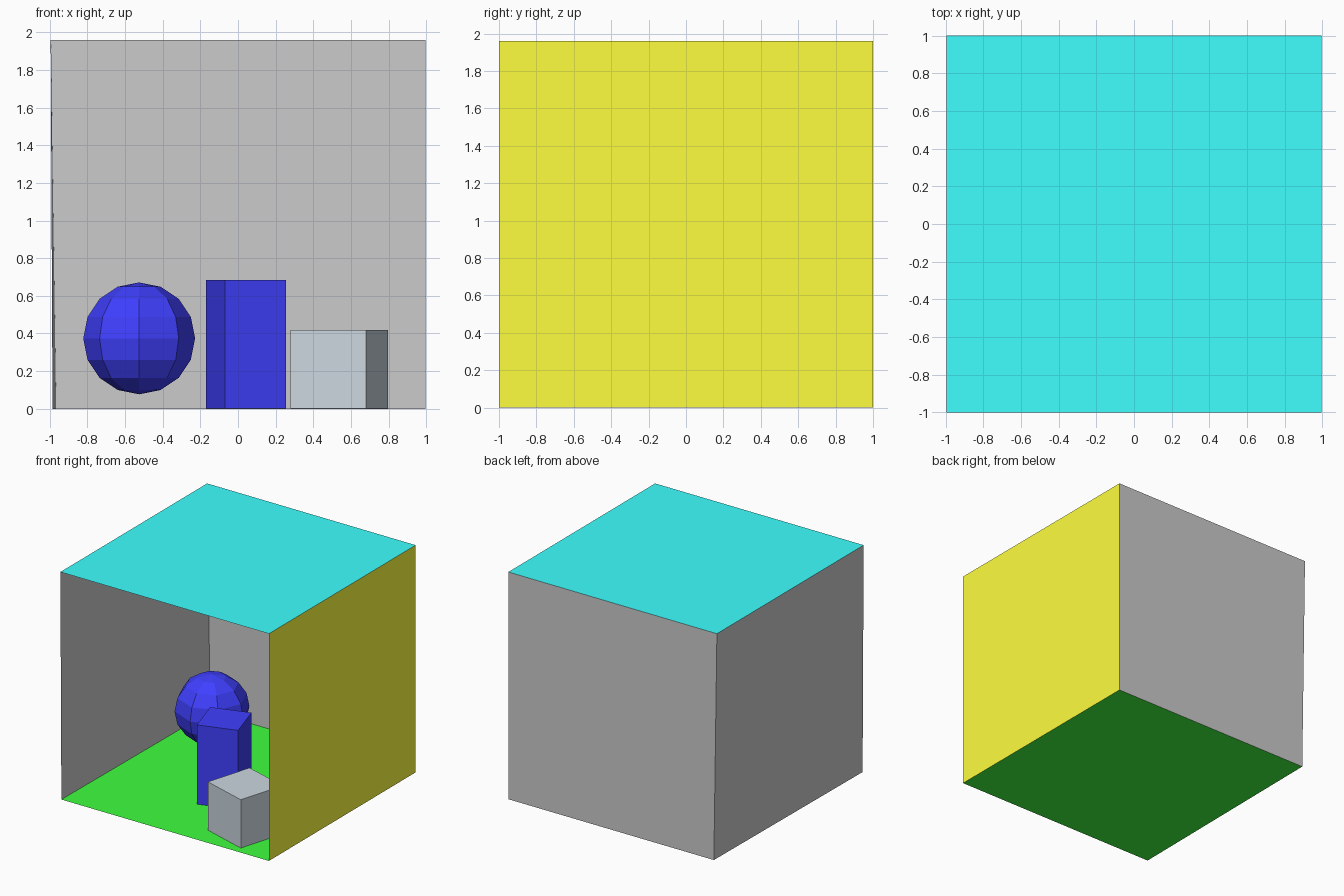
import bpy, bmesh
from mathutils import Vector

if "Cube" in bpy.data.objects:
    bpy.data.objects.remove(bpy.data.objects["Cube"])


def paint(obj, name, rgb):
    mat = bpy.data.materials.get(name) or bpy.data.materials.new(name)
    mat.diffuse_color = (*rgb, 1)
    mat.use_nodes = True
    mat.node_tree.nodes["Principled BSDF"].inputs["Base Color"].default_value = mat.diffuse_color
    obj.data.materials.append(mat)


def finish(name, bm):
    mesh = bpy.data.meshes.new(name)
    bm.to_mesh(mesh)
    bm.free()
    obj = bpy.data.objects.new(name, mesh)
    bpy.context.collection.objects.link(obj)
    return obj


def panel(name, corners):
    bm = bmesh.new()
    bm.faces.new([bm.verts.new(c) for c in corners])
    return finish(name, bm)


def block(name, front, side_a, side_b, height):
    """Upright box from its front corner and two floor edges."""
    f, a, b = Vector(front), Vector(side_a), Vector(side_b)
    bm = bmesh.new()
    base = [bm.verts.new((p.x, p.y, 0.001)) for p in (f, f + a, f + a + b, f + b)]
    top = [bm.verts.new((v.co.x, v.co.y, height)) for v in base]
    bm.faces.new(base[::-1])
    bm.faces.new(top)
    for i in range(4):
        j = (i + 1) % 4
        bm.faces.new((base[i], base[j], top[j], top[i]))
    bmesh.ops.recalc_face_normals(bm, faces=bm.faces)
    return finish(name, bm)


BLUE = (0.05, 0.05, 1.0)

# Room corners: the left wall leans slightly, the front is open
X, H = 0.995, 1.96
fl, fr, br, bl = (-0.985, -1, 0), (X, -1, 0), (X, 1, 0), (-0.966, 1, 0)
tfl, tfr, tbr, tbl = (-X, -1, H), (X, -1, H), (X, 1, H), (-X, 1, H)

floor = panel("floor", (fl, fr, br, bl))
paint(floor, "green", (0.05, 1.0, 0.05))
ceiling = panel("ceiling", (tfl, tbl, tbr, tfr))
paint(ceiling, "cyan", (0.05, 1.0, 1.0))
right_wall = panel("right_wall", (fr, tfr, tbr, br))
paint(right_wall, "yellow", (1.0, 1.0, 0.05))
panel("back_wall", (bl, br, tbr, tbl))
panel("left_wall", (fl, bl, tbl, tfl))

# Turned blocks standing on the floor
tall = block("tall_block", (-0.068, -0.465), (0.323, 0.102), (-0.102, 0.329), 0.685)
paint(tall, "blue", BLUE)
short = block("short_block", (0.68, -0.933), (0.117, 0.40), (-0.40, 0.124), 0.418)
paint(short, "blue_grey", (0.6, 0.68, 0.74))

# Faceted ball floating above the floor
bpy.ops.mesh.primitive_uv_sphere_add(segments=8, ring_count=8, radius=0.297,
                                     location=(-0.525, 0.395, 0.374))
ball = bpy.context.object
ball.name = "ball"
paint(ball, "blue", BLUE)
